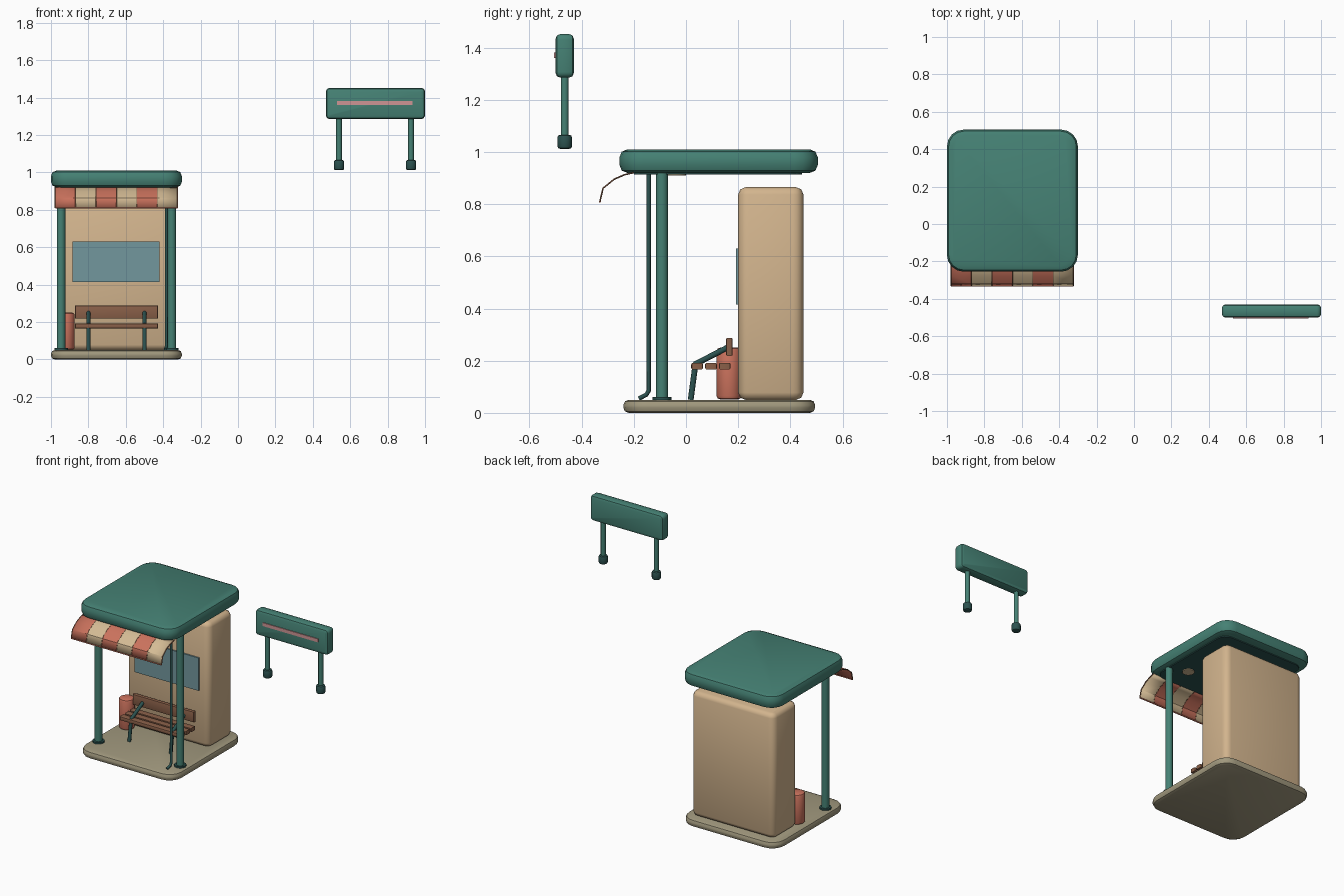
import bpy, bmesh, math
from mathutils import Vector

if "Cube" in bpy.data.objects:
    bpy.data.objects.remove(bpy.data.objects["Cube"], do_unlink=True)


def material(name, r, g, b):
    m = bpy.data.materials.new(name)
    m.use_nodes = True
    m.diffuse_color = (r, g, b, 1)
    m.node_tree.nodes["Principled BSDF"].inputs["Base Color"].default_value = (r, g, b, 1)
    return m


TEAL = material("teal paint", .06, .22, .175)
DARK = material("dark teal metal", .025, .085, .08)
TAN = material("tan plaster", .65, .46, .27)
STONE = material("grey stone", .36, .32, .21)
CORAL = material("coral", .6, .17, .11)
CREAM = material("cream cloth", .66, .5, .3)
WOOD = material("brown wood", .25, .115, .065)
GLASS = material("blue glass", .17, .31, .34)
PINK = material("pink stripe", .62, .3, .3)


def finish(name, bm, mats, angle=35):
    """Turn a bmesh into an object, with smooth shading up to an angle."""
    bmesh.ops.recalc_face_normals(bm, faces=bm.faces)
    mesh = bpy.data.meshes.new(name)
    bm.to_mesh(mesh)
    bm.free()
    for m in mats:
        mesh.materials.append(m)
    ob = bpy.data.objects.new(name, mesh)
    bpy.context.collection.objects.link(ob)
    bpy.ops.object.select_all(action='DESELECT')
    ob.select_set(True)
    bpy.context.view_layer.objects.active = ob
    bpy.ops.object.shade_smooth_by_angle(angle=math.radians(angle))
    return ob


def box(name, x, y, z, mat, corner=0, axis=2, rim=0, seg=2, angle=35):
    """Box from ranges; edges along axis get a corner radius, the rest a rim bevel."""
    bm = bmesh.new()
    bmesh.ops.create_cube(bm, size=1)
    for v in bm.verts:
        v.co = Vector([(r[0] + r[1]) / 2 + c * (r[1] - r[0]) for r, c in zip((x, y, z), v.co)])

    def along(e):
        d = e.verts[0].co - e.verts[1].co
        return abs(d[axis]) > .99 * d.length

    if corner:
        bmesh.ops.bevel(bm, geom=[e for e in bm.edges if along(e)], offset=corner,
                        segments=4, profile=.5, affect='EDGES')
    if rim:
        bmesh.ops.bevel(bm, geom=[e for e in bm.edges if not along(e)], offset=rim,
                        segments=seg, profile=.5, affect='EDGES')
    return finish(name, bm, [mat], angle)


def rod(name, a, b, radius, mat, sides=12, bevel=0):
    """Cylinder between two points, optionally with bevelled ends."""
    a, b = Vector(a), Vector(b)
    bm = bmesh.new()
    bmesh.ops.create_cone(bm, cap_ends=True, segments=sides, radius1=radius,
                          radius2=radius, depth=(b - a).length)
    if bevel:
        caps = [e for e in bm.edges if abs(e.verts[0].co.z - e.verts[1].co.z) < 1e-5]
        bmesh.ops.bevel(bm, geom=caps, offset=bevel, segments=2, profile=.5, affect='EDGES')
    turn = (b - a).to_track_quat('Z', 'Y')
    for v in bm.verts:
        v.co = turn @ v.co + (a + b) / 2
    return finish(name, bm, [mat])


def pipe(name, points, radius, mat):
    """Bent tube through a few points."""
    curve = bpy.data.curves.new(name, 'CURVE')
    curve.dimensions = '3D'
    curve.bevel_depth = radius
    curve.bevel_resolution = 2
    curve.use_fill_caps = True
    line = curve.splines.new('POLY')
    line.points.add(len(points) - 1)
    for p, co in zip(line.points, points):
        p.co = (*co, 1)
    curve.materials.append(mat)
    ob = bpy.data.objects.new(name, curve)
    bpy.context.collection.objects.link(ob)
    return ob


MID = -.65  # centre line of the shelter

# Floor, back block and roof
box("floor_slab", (-1, -.3), (-.24, .495), (0, .05), STONE, corner=.09, rim=.02)
box("back_block", (-.95, -.35), (.2, .45), (.05, .865), TAN, corner=.04, rim=.028, angle=95)
box("roof", (-1, -.3), (-.255, .505), (.92, 1.01), TEAL, corner=.09, rim=.03)
box("ceiling_panel", (-.96, -.34), (-.2, .445), (.914, .925), DARK, corner=.06)
box("window", (-.885, -.42), (.191, .205), (.415, .63), GLASS)

# Front posts with foot plates, and ceiling lamps
for side, s in (("right", -1), ("left", 1)):
    px = MID + s * .296
    rod(side + "_post", (px, -.092, .05), (px, -.092, .92), .023, TEAL)
    rod(side + "_post_foot", (px, -.092, .048), (px, -.092, .06), .036, DARK)
    lx = MID + s * .19
    rod(side + "_lamp", (lx, -.037, .909), (lx, -.037, .92), .037, CREAM, 16)

# Drainpipe beside the left post
pipe("drainpipe", [(-.383, -.143, .925), (-.383, -.143, .085), (-.383, -.152, .07),
                   (-.388, -.18, .055)], .0085, DARK)

# Curved striped awning
profile = [(-.2, .921), (-.235, .913), (-.275, .896), (-.318, .861), (-.33, .81)]
stripes = 6
x0, x1 = -.977, -.323
width = (x1 - x0) / stripes
bm = bmesh.new()
for i in range(stripes):
    ends = [[bm.verts.new((x0 + width * k, y, z)) for y, z in profile] for k in (i, i + 1)]
    for j in range(len(profile) - 1):
        f = bm.faces.new((ends[0][j], ends[0][j + 1], ends[1][j + 1], ends[1][j]))
        f.material_index = i % 2
bmesh.ops.remove_doubles(bm, verts=bm.verts, dist=1e-5)
awning = finish("awning", bm, [CORAL, CREAM])
solid = awning.modifiers.new("thickness", 'SOLIDIFY')
solid.thickness = .004
solid.offset = 0
for i in range(stripes + 1):
    sx = x0 + width * i
    pipe("awning_seam_%d" % i, [(sx, y, z) for y, z in profile], .003, WOOD)
rod("awning_hem", (x0, -.33, .81), (x1, -.33, .81), .004, CORAL, 8)

# Bench: slats, backrest and bent metal frames
bench = (-.872, -.428)
for i in range(3):
    y = .02 + .053 * i
    box("seat_slat_%d" % i, bench, (y, y + .045), (.166, .192), WOOD, rim=.007, axis=1)
box("bench_backrest", bench, (.153, .179), (.218, .288), WOOD, rim=.007, axis=1)
for side, x in (("right", -.8), ("left", -.5)):
    rod(side + "_bench_leg", (x, .018, .05), (x, .036, .185), .011, DARK)
    rod(side + "_bench_arm", (x, .032, .185), (x, .168, .255), .011, DARK)

# Litter bin
rod("litter_bin", (-.921, .165, .052), (-.921, .165, .25), .048, CORAL, 16, bevel=.013)

# Sign on two short legs
box("sign_board", (.47, 1), (-.5, -.43), (1.285, 1.452), TEAL, corner=.022, axis=1, rim=.018)
box("sign_stripe", (.53, .932), (-.505, -.497), (1.36, 1.382), PINK)
for side, x in (("right", .54), ("left", .925)):
    rod(side + "_sign_leg", (x, -.465, 1.05), (x, -.465, 1.29), .015, TEAL)
    rod(side + "_sign_foot", (x, -.465, 1.012), (x, -.465, 1.066), .028, DARK, 12, bevel=.01)
